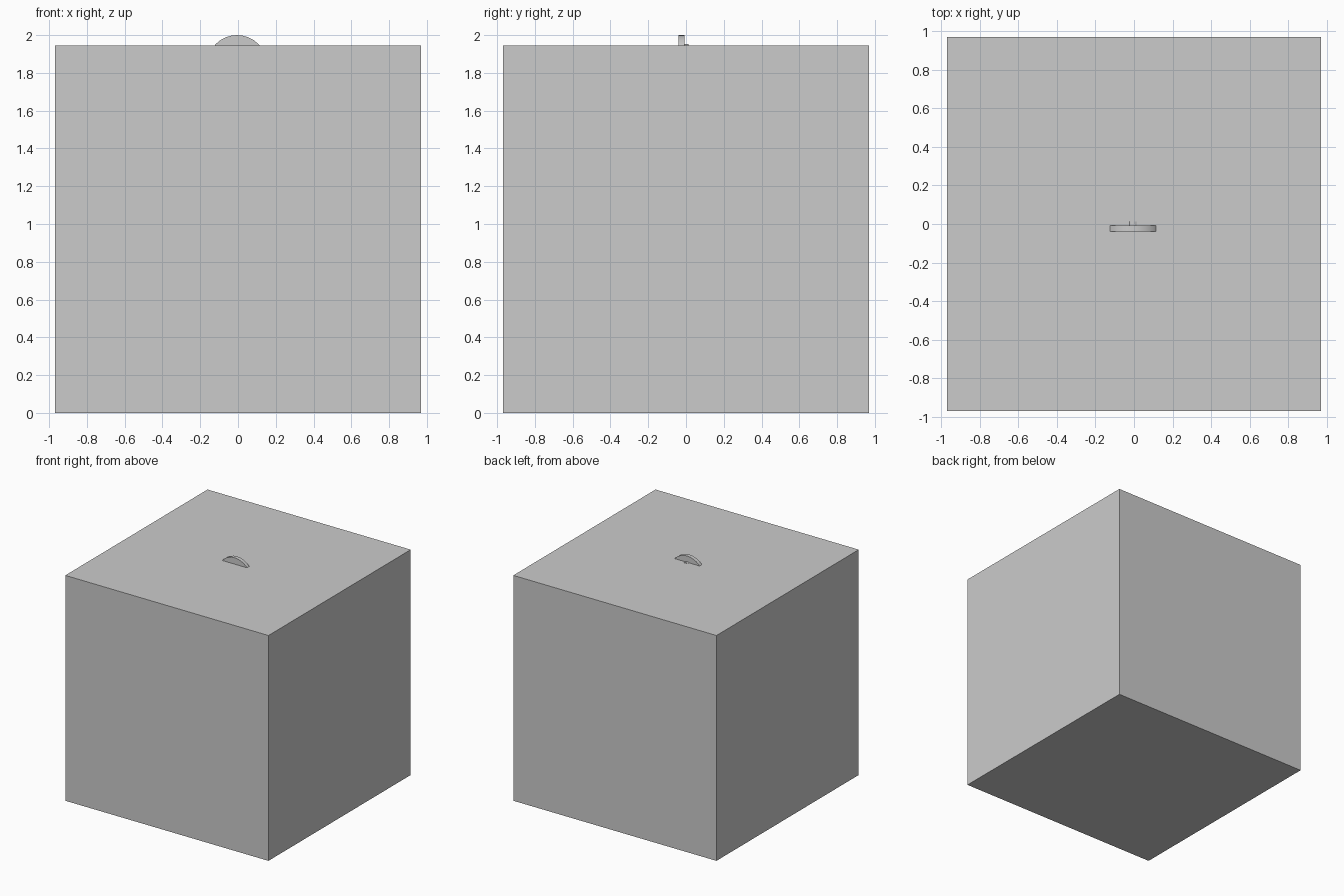
import bpy
from math import pi

if "Cube" in bpy.data.objects:
    bpy.data.objects.remove(bpy.data.objects["Cube"])

TOP = 1.945


def disc(name, radius, y0, y1, x, z, sides):
    bpy.ops.mesh.primitive_cylinder_add(
        vertices=sides, radius=radius, depth=y1 - y0,
        location=(x, (y0 + y1) / 2, z), rotation=(pi / 2, 0, 0))
    ob = bpy.context.object
    ob.name = name
    bpy.ops.object.shade_smooth_by_angle(angle=pi / 6)
    return ob


# Main block
bpy.ops.mesh.primitive_cube_add(size=1, location=(0, 0, TOP / 2))
block = bpy.context.object
block.name = "block"
block.scale = (1.94, 1.94, TOP)

# Upright disc, mostly sunk in the block, so only its cap shows
disc("sunken_disc", 0.158, -0.04, -0.008, -0.005, 2.0 - 0.158, 32)

# Small axle stub behind the disc, just breaking the top surface
disc("axle_stub", 0.03, -0.02, 0.012, -0.005, 1.952 - 0.03, 16)
